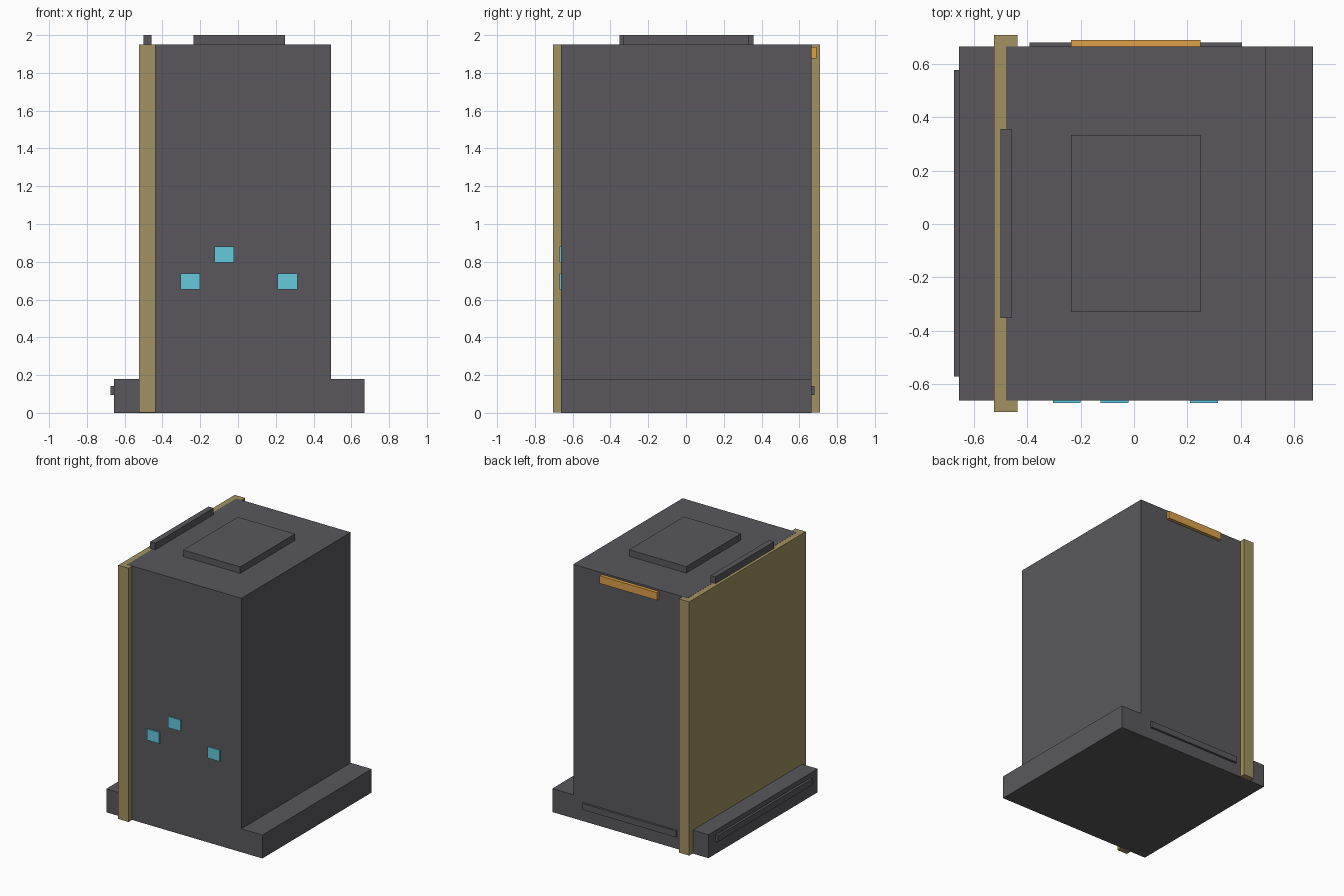
import bpy

if "Cube" in bpy.data.objects:
    bpy.data.objects.remove(bpy.data.objects["Cube"])


def material(name, rgb):
    m = bpy.data.materials.new(name)
    m.diffuse_color = (*rgb, 1)
    m.use_nodes = True
    m.node_tree.nodes["Principled BSDF"].inputs["Base Color"].default_value = m.diffuse_color
    return m


DARK = material("dark_grey", (0.10, 0.097, 0.107))
OLIVE = material("olive", (0.36, 0.29, 0.12))
ORANGE = material("orange", (0.72, 0.35, 0.07))
CYAN = material("cyan", (0.13, 0.58, 0.72))


def prism(name, profile, y0, y1, mat):
    """Extrude a counter-clockwise x-z outline from y0 (front) to y1 (back)."""
    n = len(profile)
    verts = [(x, y, z) for y in (y0, y1) for x, z in profile]
    faces = [tuple(range(n)), tuple(reversed(range(n, 2 * n)))]
    faces += [(i, i + n, (i + 1) % n + n, (i + 1) % n) for i in range(n)]
    mesh = bpy.data.meshes.new(name)
    mesh.from_pydata(verts, [], faces)
    mesh.materials.append(mat)
    obj = bpy.data.objects.new(name, mesh)
    bpy.context.collection.objects.link(obj)
    return obj


def box(name, x, y, z, mat=DARK):
    outline = [(x[0], z[0]), (x[1], z[0]), (x[1], z[1]), (x[0], z[1])]
    return prism(name, outline, y[0], y[1], mat)


FRONT, BACK, TOP = -0.661, 0.665, 1.95

# Cabinet body with its wider foot, one stepped outline
prism("cabinet_body",
      [(-0.656, 0), (0.67, 0), (0.67, 0.18), (0.492, 0.18),
       (0.492, TOP), (-0.48, TOP), (-0.48, 0.18), (-0.656, 0.18)],
      FRONT, BACK, DARK)

# Door slab on the left, overhanging front and back
box("side_door", (-0.524, -0.436), (-0.705, 0.709), (0.001, TOP - 0.001), OLIVE)

# Raised pieces on top
box("top_plate", (-0.236, 0.25), (-0.33, 0.334), (TOP - 0.01, 2.0))
box("door_top_rail", (-0.501, -0.457), (-0.352, 0.357), (TOP - 0.01, 2.0))

# Thin strips on the foot
box("left_foot_strip", (-0.674, -0.65), (-0.571, 0.577), (0.095, 0.143))
box("back_foot_strip", (-0.391, 0.404), (BACK - 0.01, 0.681), (0.095, 0.143))

# Orange lamp on the upper back
box("back_lamp", (-0.236, 0.25), (BACK - 0.01, 0.69), (1.877, 1.936), ORANGE)

# Cyan buttons on the front
for i, (x, z) in enumerate([(-0.252, 0.695), (-0.073, 0.838), (0.262, 0.695)]):
    box(f"front_button_{i + 1}", (x - 0.052, x + 0.052), (FRONT - 0.009, FRONT + 0.01),
        (z - 0.043, z + 0.043), CYAN)
